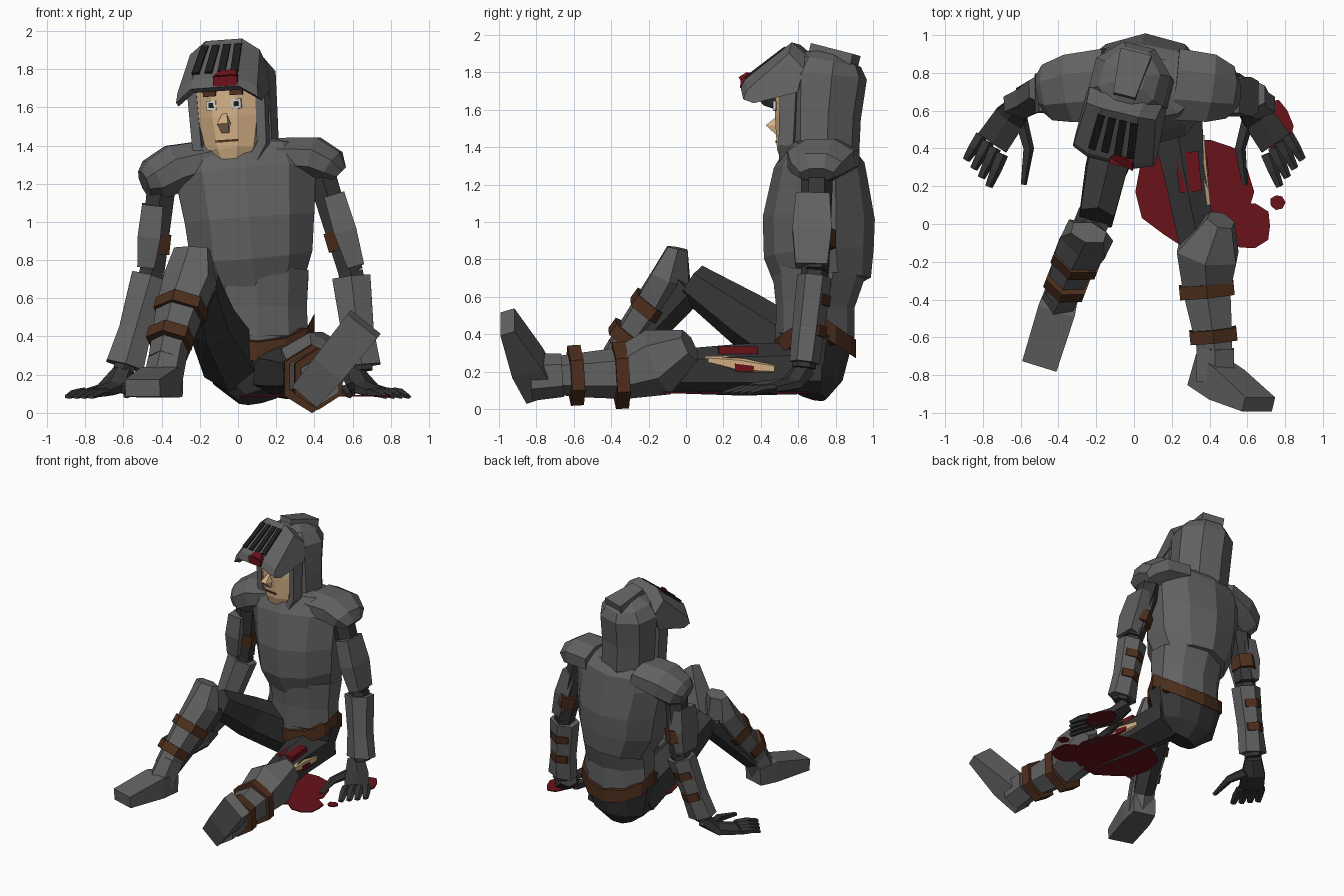
import bpy, bmesh, math, random
from mathutils import Vector as V, Matrix
random.seed(4)
X, Y, Z = V((1, 0, 0)), V((0, 1, 0)), V((0, 0, 1))


def mat(name, c):
    m = bpy.data.materials.new(name)
    m.diffuse_color = (*c, 1)
    return m


STEEL = mat("steel", (.12, .12, .12))
DARK = mat("dark_cloth", (.037, .037, .037))
LEATHER = mat("leather", (.075, .028, .012))
SKIN = mat("skin", (.66, .44, .24))
RED = mat("blood", (.14, .006, .01))
WHITE = mat("white", (.7, .7, .7))
BLACK = mat("black", (.012, .012, .012))


def skin(name, rings, m, xf=None):
    """Join equal rings of points with quads and cap the ends."""
    bm = bmesh.new()
    vs = [[bm.verts.new(p) for p in r] for r in rings]
    n = len(vs[0])
    for r, q in zip(vs, vs[1:]):
        for i in range(n):
            bm.faces.new((r[i], r[(i + 1) % n], q[(i + 1) % n], q[i]))
    bm.faces.new(vs[0])
    bm.faces.new(vs[-1])
    if xf:
        bm.transform(xf)
    bmesh.ops.recalc_face_normals(bm, faces=bm.faces)
    me = bpy.data.meshes.new(name)
    bm.to_mesh(me)
    bm.free()
    me.materials.append(m)
    ob = bpy.data.objects.new(name, me)
    bpy.context.collection.objects.link(ob)
    return ob


def limb(name, path, n=6, m=STEEL, up=Z, xf=None):
    """Faceted tube along (x, y, z, half width, half depth) stations."""
    ps = [V(p[:3]) for p in path]
    k, rings = math.cos(math.pi / n), []
    for i, p in enumerate(path):
        t = (ps[min(i + 1, len(ps) - 1)] - ps[max(i - 1, 0)]).normalized()
        s = t.cross(up).normalized()
        u = s.cross(t)
        angs = [2 * math.pi * (j + .5) / n for j in range(n)]
        rings.append([ps[i] + s * p[3] * math.cos(a) / k + u * p[4] * math.sin(a) / k for a in angs])
    return skin(name, rings, m, xf)


def box(name, c, h, m, xf=None):
    x, y, z = c
    return limb(name, [(x, y, z - h[2], h[0], h[1]), (x, y, z + h[2], h[0], h[1])], 4, m, Y, xf)


def band(name, p, d, a, b, w=.035, n=6, up=Z):
    p, d = V(p), V(d).normalized() * w
    return limb(name, [(*(p - d), a, b), (*(p + d), a, b)], n, LEATHER, up)


# Torso: pelvis, mail skirt, belt dipping front and back, cuirass, neck
limb("pelvis", [(.12, .65, .085, .12, .1), (.1, .68, .17, .23, .15), (.1, .69, .4, .29, .2)], 10, DARK, Y)
limb("waist", [(.1, .69, .38, .27, .2), (.1, .69, .55, .26, .2), (.1, .71, .74, .27, .24)], 10, STEEL, Y)
angs = [2 * math.pi * i / 12 for i in range(12)]
skin("belt", [[V((.1 + .3 * math.cos(a), .69 + .22 * math.sin(a), .47 + h - .15 * abs(math.sin(a))))
               for a in angs] for h in (-.05, .05)], LEATHER)
limb("cuirass", [(.09, .74, .66, .25, .24), (.07, .71, .83, .32, .28), (.06, .71, 1.02, .34, .285),
                 (.04, .72, 1.26, .37, .24), (.03, .75, 1.37, .33, .2), (.03, .76, 1.42, .22, .13)], 10, STEEL, Y)
limb("neck", [(.02, .74, 1.3, .12, .12), (.02, .74, 1.45, .12, .12)], 8, DARK, Y)
limb("left_pauldron", [(.22, .74, 1.34, .19, .1), (.4, .72, 1.335, .18, .11), (.49, .7, 1.29, .14, .09),
                       (.53, .7, 1.25, .09, .05)], 8)
limb("right_pauldron", [(-.14, .74, 1.33, .19, .1), (-.33, .72, 1.28, .18, .125), (-.44, .7, 1.22, .15, .11),
                        (-.49, .69, 1.2, .1, .07)], 8)


# Arms with plates, straps and gloved hands pressed on the ground
def arm(side, s, sh, el, wr):
    sh, el, wr = V(sh), V(el), V(wr)
    out = V((s * .035, -.02, 0))
    at = lambda p, q, f, o=V((0, 0, 0)): tuple(p.lerp(q, f) + o)
    limb(side + "_upper_arm", [(*sh, .075, .075), (*el, .065, .065)], 6, DARK, Y)
    limb(side + "_forearm", [(*el, .065, .065), (*wr, .055, .055)], 6, DARK, Y)
    limb(side + "_arm_plate", [(*at(sh, el, .24, out), .055, .09), (*at(sh, el, .6, out), .06, .105),
                               (*at(sh, el, .95, out), .045, .085)], 4, STEEL, Y)
    band(side + "_arm_strap", at(sh, el, .68, V((0, .01, 0))), el - sh, .08, .085, .05, 6, Y)
    limb(side + "_bracer", [(*at(el, wr, .06), .1, .08), (*at(el, wr, .6), .085, .075),
                            (*at(el, wr, .95), .1, .07)], 6, STEEL, Y)
    for f in (.3, .62):
        band(side + "_bracer_strap", at(el, wr, f, V((0, .02, 0))), wr - el, .075, .07, .03, 6, Y)
    limb(side + "_palm", [(s * .6, .63, .21, .06, .05), (s * .66, .56, .13, .085, .035),
                          (s * .75, .43, .105, .09, .022)], 6, DARK)
    for i in range(4):
        bx, by = .81 - .037 * i, .47 - .033 * i
        tx, ty = .89 - .04 * i, .34 - .047 * i
        limb(side + "_finger", [(s * bx, by, .11, .028, .02), (s * (bx + tx) / 2, (by + ty) / 2, .105, .026, .018),
                                (s * tx, ty, .085, .018, .01)], 5, DARK)
    limb(side + "_thumb", [(s * .6, .55, .13, .03, .03), (s * .56, .4, .12, .025, .025),
                           (s * .585, .21, .09, .014, .012)], 5, DARK)


arm("left", 1, (.43, .7, 1.27), (.59, .69, .74), (.65, .63, .22))
arm("right", -1, (-.4, .7, 1.2), (-.45, .72, .74), (-.6, .63, .22))

# Right leg, bent with the foot flat
limb("right_thigh", [(-.02, .66, .26, .15, .15), (-.14, .32, .48, .11, .13), (-.2, .03, .68, .09, .09)], 6, DARK)
limb("right_calf", [(-.22, .02, .66, .09, .09), (-.38, -.38, .22, .07, .07)], 6, DARK)
limb("right_greave", [(-.24, -.045, .86, .09, .05), (-.25, -.08, .7, .13, .1), (-.31, -.19, .52, .11, .1),
                      (-.38, -.37, .27, .08, .08)])
band("right_greave_strap", (-.3, -.18, .54), (-.1, -.26, -.36), .125, .115)
band("right_greave_strap", (-.355, -.31, .39), (-.1, -.26, -.36), .11, .1)
limb("right_ankle", [(-.36, -.33, .33, .085, .085), (-.4, -.42, .14, .09, .09)])
limb("right_boot", [(-.37, -.32, .15, .085, .065), (-.41, -.46, .16, .1, .08), (-.5, -.75, .13, .095, .045)], 4)

# Left leg, stretched out with the foot pointing up and outward
limb("left_thigh", [(.2, .7, .22, .16, .12), (.26, .3, .21, .11, .12), (.34, -.1, .2, .1, .1)], 6, DARK)
limb("left_greave", [(.46, .02, .34, .07, .08), (.39, -.15, .25, .16, .16), (.385, -.35, .19, .125, .12),
                     (.42, -.6, .18, .1, .1), (.44, -.76, .18, .08, .08)])
band("left_greave_strap", (.385, -.35, .18), (.1, -1, -.06), .145, .155)
band("left_greave_strap", (.42, -.59, .18), (.1, -1, -.06), .125, .14)
limb("left_ankle", [(.43, -.66, .18, .1, .1), (.43, -.83, .17, .1, .11)])
limb("left_boot", [(.37, -.77, .11, .085, .09), (.49, -.85, .25, .095, .085), (.66, -.955, .465, .1, .04)], 4, STEEL, Y)


# Head group, turned and tilted about the neck
H = (Matrix.Translation((.01, .74, 1.3)) @ Matrix.Rotation(math.radians(-14), 4, 'Z')
     @ Matrix.Rotation(math.radians(-4), 4, 'Y') @ Matrix.Translation((0, 0, -1.3)))
limb("helmet", [(0, -.02, 1.3, .15, .17), (0, -.01, 1.37, .2, .18), (0, -.01, 1.56, .205, .185),
                (0, 0, 1.78, .205, .205), (0, .01, 1.86, .15, .17), (0, .02, 1.9, .08, .09)], 8, STEEL, Y, H)
limb("face", [(0, -.17, 1.31, .085, .06), (0, -.16, 1.38, .13, .09), (0, -.15, 1.55, .16, .11),
              (0, -.15, 1.73, .16, .11)], 8, SKIN, Y, H)
for s in (-1, 1):
    limb("face_rim", [(s * .11, -.18, 1.3, .025, .035), (s * .175, -.165, 1.4, .025, .04),
                      (s * .185, -.155, 1.73, .025, .045)], 4, STEEL, Y, H)
    box("eye", (s * .068, -.258, 1.615), (.026, .008, .025), WHITE, H)
    box("pupil", (s * .068, -.266, 1.615), (.012, .006, .013), BLACK, H)
    box("eyebrow", (s * .072, -.262, 1.675), (.034, .012, .013), LEATHER, H)
limb("nose", [(0, -.25, 1.56, .012, .012), (0, -.285, 1.515, .03, .035), (0, -.25, 1.48, .02, .02)], 4, SKIN, Y, H)
box("mouth", (0, -.25, 1.425), (.06, .008, .006), LEATHER, H)
limb("chin_rim", [(-.1, -.19, 1.3, .03, .015), (.1, -.19, 1.3, .03, .015)], 4, STEEL, Z, H)

# Raised visor with dark slots, and the crest plate behind it
prof = [(-.45, 1.71), (-.43, 1.76), (-.17, 1.96), (-.07, 1.88), (-.1, 1.75), (-.38, 1.69)]
skin("visor", [[V((x * (1 - (z - 1.69) * w), y * f + (1 - f) * -.1, z - d)) for y, z in prof]
               for x, f, d, w in ((-.225, .85, .07, .6), (-.13, .96, .005, .9), (.13, .96, .005, .9),
                                  (.225, .85, .07, .6))], STEEL, H)
for x in (-.11, -.04, .03, .1):
    limb("visor_slot", [(x, -.384, 1.78, .02, .012), (x * .85, -.2, 1.922, .02, .012)], 4, BLACK, Z, H)
box("visor_blood", (.06, -.42, 1.735), (.065, .02, .026), RED, H)
limb("visor_blood_smear", [(.06, -.425, 1.758, .07, .01), (.07, -.39, 1.785, .05, .01)], 4, RED, Z, H)
limb("crest_plate", [(0, -.08, 1.915, .06, .04), (0, .16, 1.86, .085, .035)], 4, STEEL, Z, H)


# Blood pool and the torn wound on the left thigh
def pool(name, cx, cy, rx, ry, n=14, z=.085):
    f = [random.uniform(.88, 1.08) for _ in range(n)]
    skin(name, [[V((cx + rx * f[i] * math.cos(2 * math.pi * i / n), cy + ry * f[i] * math.sin(2 * math.pi * i / n), h))
                 for i in range(n)] for h in (z, z + .008)], RED)


pool("blood_pool", .34, .17, .32, .31)
pool("blood_pool_edge", .6, -.01, .13, .12, 10, .086)
pool("blood_pool_hand", .75, .52, .09, .14, 9)
pool("blood_drop", .76, .115, .04, .04, 7)
limb("torn_skin", [(.352, .47, .215, .02, .025), (.357, .28, .235, .03, .045), (.38, .1, .265, .025, .015)], 6, SKIN)
limb("wound", [(.362, .36, .215, .025, .015), (.372, .26, .222, .025, .02)], 4, RED)
limb("wound_stain", [(.28, .38, .315, .06, .02), (.3, .17, .315, .06, .02)], 4, RED)
